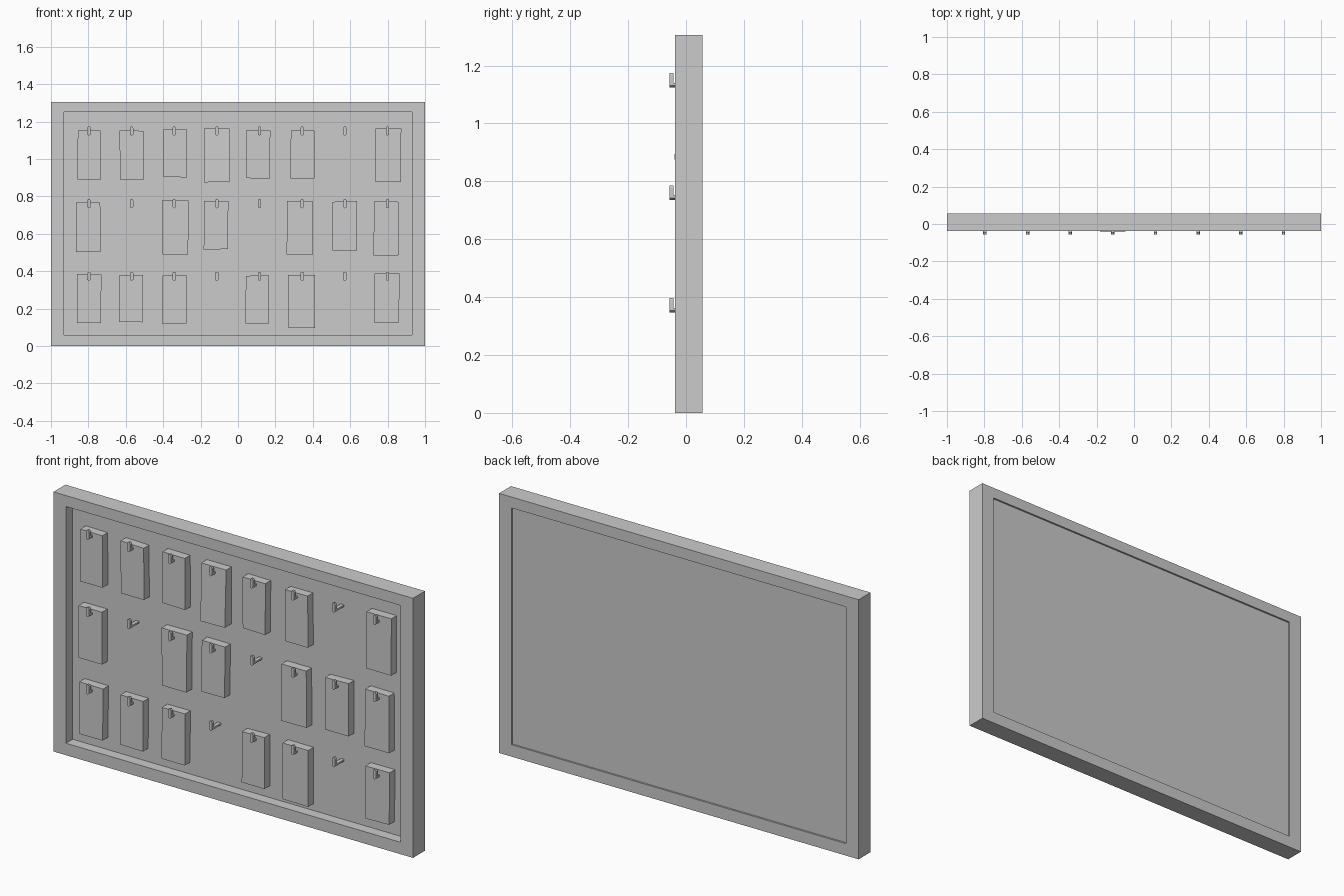
import bpy, random
from mathutils import Vector

if "Cube" in bpy.data.objects:
    bpy.data.objects.remove(bpy.data.objects["Cube"])

random.seed(4)
FRONT, BACK = -0.038, 0.057          # frame depth
PANEL_FRONT, PANEL_BACK = 0.015, 0.048
W, H = 1.0, 1.305                    # outer half width, height
IN_X, IN_Z0, IN_Z1 = 0.93, 0.06, 1.25


def add_mesh(name, verts, faces):
    mesh = bpy.data.meshes.new(name)
    mesh.from_pydata(verts, [], faces)
    mesh.update()
    obj = bpy.data.objects.new(name, mesh)
    bpy.context.collection.objects.link(obj)
    return obj


def prism(front, back):
    """Closed solid between two outlines running anticlockwise seen from the front."""
    n = len(front)
    faces = [tuple(range(n)), tuple(range(2 * n - 1, n - 1, -1))]
    faces += [(i, i + n, (i + 1) % n + n, (i + 1) % n) for i in range(n)]
    return front + back, faces


def rect(x0, x1, z0, z1, y):
    return [(x0, y, z0), (x1, y, z0), (x1, y, z1), (x0, y, z1)]


# Frame: one rectangular ring
rings = [rect(-W, W, 0, H, FRONT), rect(-IN_X, IN_X, IN_Z0, IN_Z1, FRONT),
         rect(-IN_X, IN_X, IN_Z0, IN_Z1, BACK), rect(-W, W, 0, H, BACK)]
faces = []
for r in range(4):
    a, b = r * 4, (r + 1) % 4 * 4
    for i in range(4):
        j = (i + 1) % 4
        faces.append((a + i, a + j, b + j, b + i))
add_mesh("frame", sum(rings, []), faces)

# Backing panel set inside the frame
add_mesh("back_panel", *prism(rect(-IN_X, IN_X, IN_Z0, IN_Z1, PANEL_FRONT),
                              rect(-IN_X, IN_X, IN_Z0, IN_Z1, PANEL_BACK)))


# Hook: bar with a pointed underside, and an upright prong at the front
def hook(name, x, z):
    w = 0.009
    bar = [(x, z), (x + w, z + 0.007), (x + w, z + 0.016),
           (x - w, z + 0.016), (x - w, z + 0.007)]
    v1, f1 = prism([(px, -0.057, pz) for px, pz in bar],
                   [(px, PANEL_FRONT + 0.005, pz) for px, pz in bar])
    prong = [(x - w, z + 0.016), (x + w, z + 0.016), (x + w, z + 0.043),
             (x + w / 2, z + 0.05), (x - w / 2, z + 0.05), (x - w, z + 0.043)]
    v2, f2 = prism([(px, -0.057, pz) for px, pz in prong],
                   [(px, -0.044, pz) for px, pz in prong])
    add_mesh(name, v1 + v2, f1 + [tuple(i + len(v1) for i in f) for f in f2])


for r, z in enumerate((1.124, 0.736, 0.347)):
    for c in range(8):
        hook(f"hook_{r + 1}_{c + 1}", -0.797 + c * 0.228, z)


# Hanging tags: left, right, top, bottom; slightly uneven corners
tags = [
    (-.858, -.733, 1.152, .892), (-.632, -.503, 1.152, .892), (-.400, -.275, 1.160, .903),
    (-.183, -.046, 1.165, .877), (.045, .171, 1.153, .896), (.281, .409, 1.155, .895),
    (.734, .873, 1.165, .878),
    (-.866, -.736, .766, .505), (-.404, -.265, .778, .490), (-.182, -.053, .773, .517),
    (.262, .400, .773, .489), (.505, .636, .773, .511), (.726, .860, .773, .486),
    (-.860, -.731, .384, .124), (-.635, -.508, .380, .127), (-.404, -.274, .378, .120),
    (.043, .168, .377, .121), (.267, .409, .378, .096), (.730, .862, .386, .124),
]
for i, (x0, x1, z1, z0) in enumerate(tags):
    low = -0.0395 if i == 3 else -0.029      # one tag swings forward at its foot
    front = []
    for x, y, z in rect(x0, x1, z0, z1, -0.029):
        y = low if z == z0 else y
        front.append((x + random.uniform(-.002, .002), y, z + random.uniform(-.002, .002)))
    back = [(x, PANEL_FRONT - 0.001, z) for x, y, z in front]
    add_mesh(f"tag_{i + 1}", *prism(front, back))
